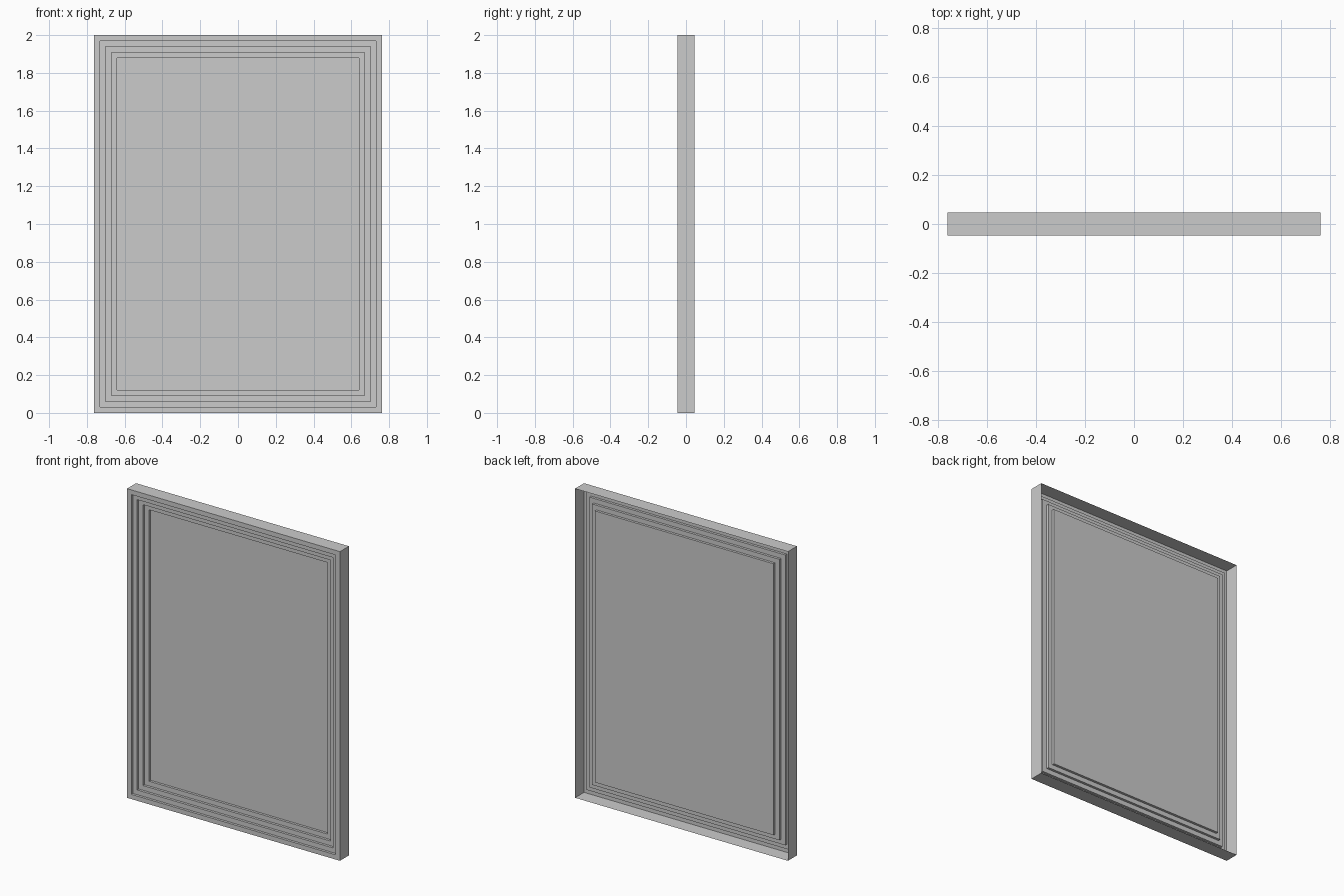
import bpy, bmesh

if "Cube" in bpy.data.objects:
    bpy.data.objects.remove(bpy.data.objects["Cube"])

HALF_W, HEIGHT, HALF_D = 0.762, 2.0, 0.046
STEP_IN, STEP_DEPTH, STEPS = 0.0305, 0.016, 4

bm = bmesh.new()


def ring(inset, y):
    x, lo, hi = HALF_W - inset, inset, HEIGHT - inset
    return [bm.verts.new((a, y, b)) for a, b in ((-x, lo), (x, lo), (x, hi), (-x, hi))]


# Outer rim, open at the back, then stepped mouldings sinking inward
rings = [ring(0, HALF_D), ring(0, -HALF_D)]
for i in range(1, STEPS + 1):
    rings.append(ring(i * STEP_IN, -HALF_D + (i - 1) * STEP_DEPTH))
    rings.append(ring(i * STEP_IN, -HALF_D + i * STEP_DEPTH))
for a, b in zip(rings, rings[1:]):
    for k in range(4):
        n = (k + 1) % 4
        bm.faces.new((a[k], a[n], b[n], b[k]))

# Flat centre panel
bm.faces.new(rings[-1])

mesh = bpy.data.meshes.new("stepped_panel")
bm.to_mesh(mesh)
bm.free()
bpy.context.collection.objects.link(bpy.data.objects.new("stepped_panel", mesh))
